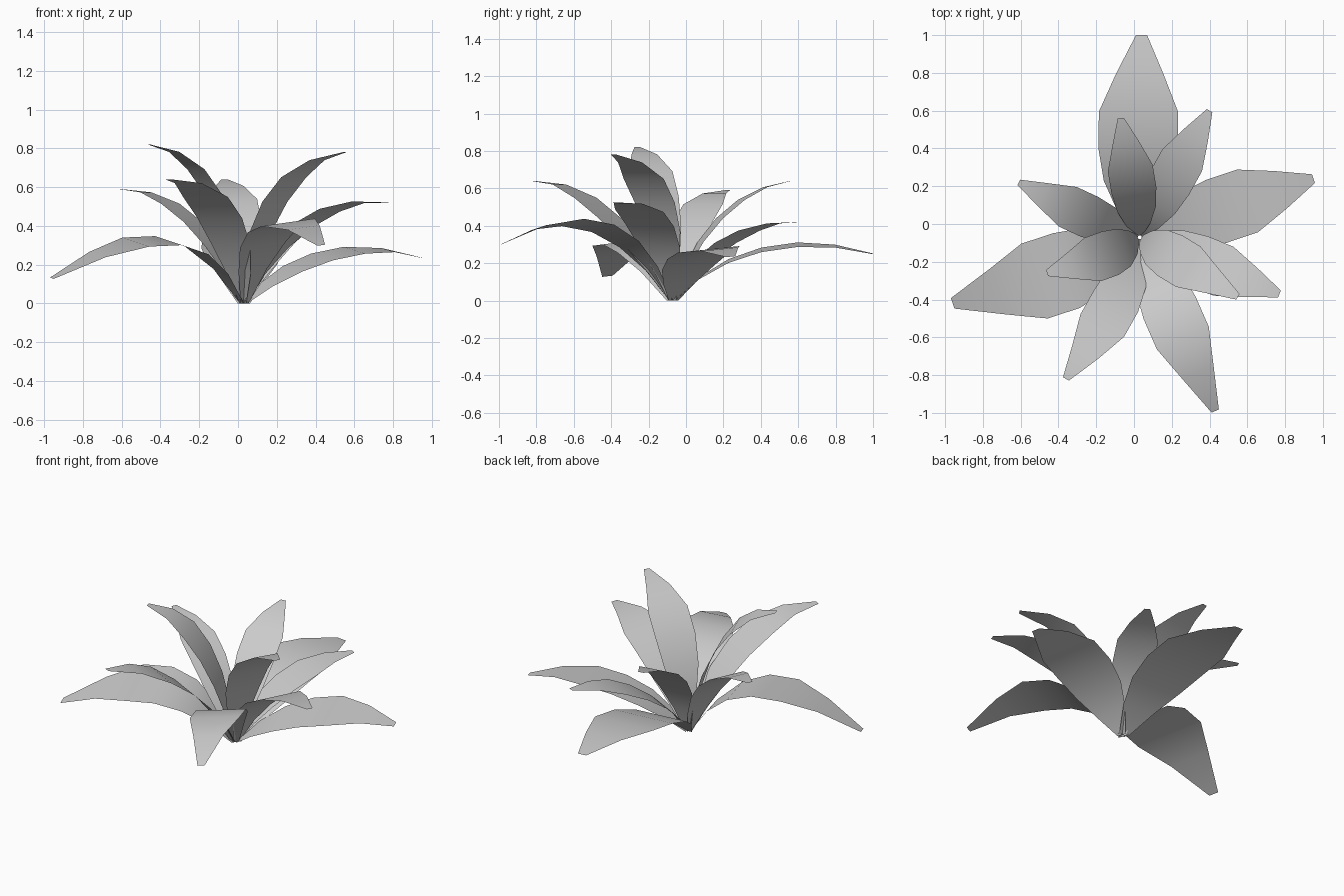
import bpy, math
from mathutils import Vector

cube = bpy.data.objects.get("Cube")
if cube:
    bpy.data.objects.remove(cube)

leaf_mat = bpy.data.materials.new("leaf_grey")
leaf_mat.use_nodes = True
leaf_mat.diffuse_color = (0.6, 0.6, 0.6, 1)
leaf_mat.node_tree.nodes["Principled BSDF"].inputs["Base Color"].default_value = (0.6, 0.6, 0.6, 1)

CENTRE = Vector((0.03, -0.07, 0.0))
# Blade half width from root to tip, as a share of the widest point
PROFILE = (0.15, 0.54, 0.86, 1.0, 1.0, 0.6, 0.14)


def bezier(p0, p1, p2, p3, t):
    s = 1 - t
    return p0 * s**3 + p1 * 3 * s * s * t + p2 * 3 * s * t * t + p3 * t**3


def leaf(name, tip, rise, arch, half_width, roll=0.0, sway=0.0):
    """One blade: rise and arch are (share of reach, height) curve handles,
    roll tips it sideways and sway bows it sideways."""
    tip = Vector(tip)
    out = Vector((tip.x - CENTRE.x, tip.y - CENTRE.y, 0)).normalized()
    across = Vector((-out.y, out.x, 0))
    root = CENTRE + out * 0.01
    reach = (tip - root).dot(out)
    handles = [root + out * reach * f + across * sway + Vector((0, 0, h))
               for f, h in (rise, arch)]
    side = across + Vector((0, 0, math.tan(roll)))
    verts, faces = [], []
    last = len(PROFILE) - 1
    for i, w in enumerate(PROFILE):
        mid = bezier(root, *handles, tip, i / last)
        offset = (side if i else across) * half_width * w
        verts += [mid - offset, mid + offset]
        if i < last:
            k = 2 * i
            faces.append((k, k + 2, k + 3, k + 1))
    mesh = bpy.data.meshes.new(name)
    mesh.from_pydata(verts, [], faces)
    mesh.materials.append(leaf_mat)
    mesh.shade_smooth()
    obj = bpy.data.objects.new(name, mesh)
    bpy.context.collection.objects.link(obj)
    return obj


# Low, wide outer leaves
leaf("outer_leaf_back", (0.04, 1.0, 0.25), (0.22, 0.27), (0.61, 0.37), 0.21, 0.06, 0.018)
leaf("outer_leaf_left", (0.95, 0.24, 0.235), (0.2, 0.2), (0.62, 0.36), 0.175, 0.1)
leaf("outer_leaf_right", (-0.96, -0.42, 0.13), (0.23, 0.39), (0.5, 0.43), 0.21, -0.11, 0.05)
leaf("outer_leaf_front", (0.43, -0.99, 0.3), (0.21, 0.38), (0.52, 0.55), 0.15, 0.13, -0.005)

# Middle ring
leaf("middle_leaf_back", (0.4, 0.6, 0.42), (0.16, 0.245), (0.61, 0.44), 0.12)
leaf("middle_leaf_left", (0.77, -0.37, 0.52), (0.16, 0.33), (0.59, 0.57), 0.14, -0.05)
leaf("middle_leaf_right", (-0.61, 0.22, 0.59), (0.18, 0.33), (0.55, 0.6), 0.115, 0, 0.015)
leaf("middle_leaf_front", (-0.36, -0.82, 0.64), (0.2, 0.3), (0.57, 0.66), 0.13, 0, 0.06)

# Upright inner leaves
leaf("inner_leaf_back", (-0.07, 0.56, 0.64), (0.14, 0.35), (0.55, 0.61), 0.12, 0, -0.012)
leaf("inner_leaf_right", (-0.46, -0.26, 0.82), (0.08, 0.42), (0.44, 0.8), 0.123, 0, 0.03)
leaf("inner_leaf_left", (0.55, -0.385, 0.78), (0.06, 0.39), (0.4, 0.75), 0.125)
